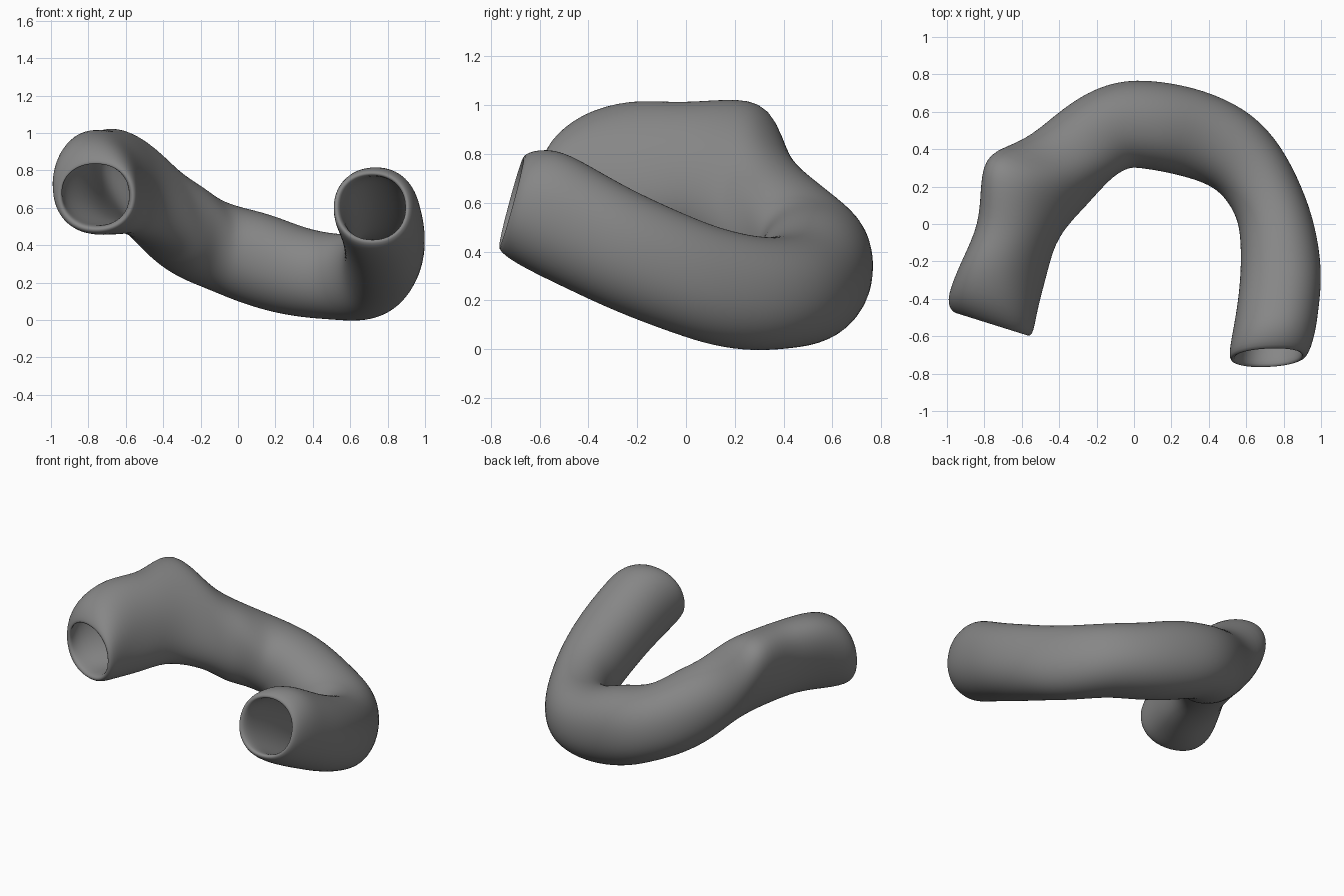
import bpy, bmesh, math
from mathutils import Vector

if "Cube" in bpy.data.objects:
    bpy.data.objects.remove(bpy.data.objects["Cube"])

# Stations along the bent tube: outer x, y, inner x, y, top z, bottom z
STATIONS = [
    (-0.98, -0.47, -0.54, -0.61, 0.86, 0.46),
    (-1.01, -0.39, -0.52, -0.49, 0.97, 0.45),
    (-0.91, -0.19, -0.48, -0.29, 1.03, 0.46),
    (-0.82, 0.00, -0.43, -0.10, 1.01, 0.46),
    (-0.81, 0.22, -0.34, 0.03, 1.03, 0.42),
    (-0.77, 0.38, -0.25, 0.13, 1.02, 0.36),
    (-0.59, 0.44, -0.17, 0.19, 0.83, 0.27),
    (-0.42, 0.59, -0.10, 0.26, 0.74, 0.21),
    (-0.25, 0.71, -0.03, 0.30, 0.66, 0.16),
    (-0.05, 0.78, 0.02, 0.30, 0.61, 0.10),
    (0.20, 0.76, 0.15, 0.28, 0.57, 0.04),
    (0.43, 0.70, 0.28, 0.25, 0.49, 0.01),
    (0.64, 0.59, 0.40, 0.21, 0.46, 0.00),
    (0.79, 0.42, 0.48, 0.15, 0.46, -0.01),
    (0.90, 0.20, 0.55, 0.04, 0.50, 0.01),
    (0.97, 0.00, 0.57, -0.08, 0.57, 0.06),
    (1.01, -0.25, 0.57, -0.27, 0.66, 0.15),
    (0.99, -0.45, 0.55, -0.45, 0.76, 0.25),
    (0.97, -0.59, 0.52, -0.61, 0.83, 0.33),
    (0.93, -0.71, 0.50, -0.73, 0.81, 0.40),
]
SIDES = 24
# Lean of the sections near the right-hand mouth
LEAN = {16: 0.10, 17: 0.18, 18: 0.25, 19: 0.27}
# Sideways roll of the left arm, which lifts its outer ridge into two knobs
ROLL = {1: 0.12, 2: 0.32, 3: 0.22, 4: 0.40, 5: 0.48, 6: 0.22}


def ring(bm, index, scale):
    """Slightly squared oval section, scaled about its centre."""
    xo, yo, xi, yi, top, bottom = STATIONS[index]
    centre = Vector(((xo + xi) / 2, (yo + yi) / 2, (top + bottom) / 2))
    across = Vector(((xo - xi) / 2, (yo - yi) / 2, 0)) * scale
    roll = ROLL.get(index, 0)
    up = Vector((0, LEAN.get(index, 0), 1)) + across.normalized() * roll
    up *= (top - bottom) / 2 * scale
    across /= math.sqrt(1 + roll * roll)
    verts = []
    for k in range(SIDES):
        a = 2 * math.pi * k / SIDES
        c, s = math.cos(a), math.sin(a)
        c = math.copysign(abs(c) ** 0.93, c)
        s = math.copysign(abs(s) ** 0.93, s)
        verts.append(bm.verts.new(centre + across * c + up * s))
    return verts


# Outer skin, then inner skin running back, closed over both rolled rims
bm = bmesh.new()
n = len(STATIONS)
rings = [ring(bm, i, 1.0) for i in range(n)]
rings += [ring(bm, i, 0.78) for i in reversed(range(n))]
for a, b in zip(rings, rings[1:] + rings[:1]):
    for k in range(SIDES):
        m = (k + 1) % SIDES
        bm.faces.new((a[k], a[m], b[m], b[k]))
bmesh.ops.recalc_face_normals(bm, faces=bm.faces[:])
for f in bm.faces:
    f.smooth = True

mesh = bpy.data.meshes.new("curved_tube")
bm.to_mesh(mesh)
bm.free()
tube = bpy.data.objects.new("curved_tube", mesh)
bpy.context.collection.objects.link(tube)

# Dark grey surface
grey = bpy.data.materials.new("dark_grey")
grey.diffuse_color = (0.24, 0.24, 0.24, 1)
grey.use_nodes = True
grey.node_tree.nodes["Principled BSDF"].inputs["Base Color"].default_value = grey.diffuse_color
mesh.materials.append(grey)

# Soft organic surface
sub = tube.modifiers.new("smooth", 'SUBSURF')
sub.levels = sub.render_levels = 2
